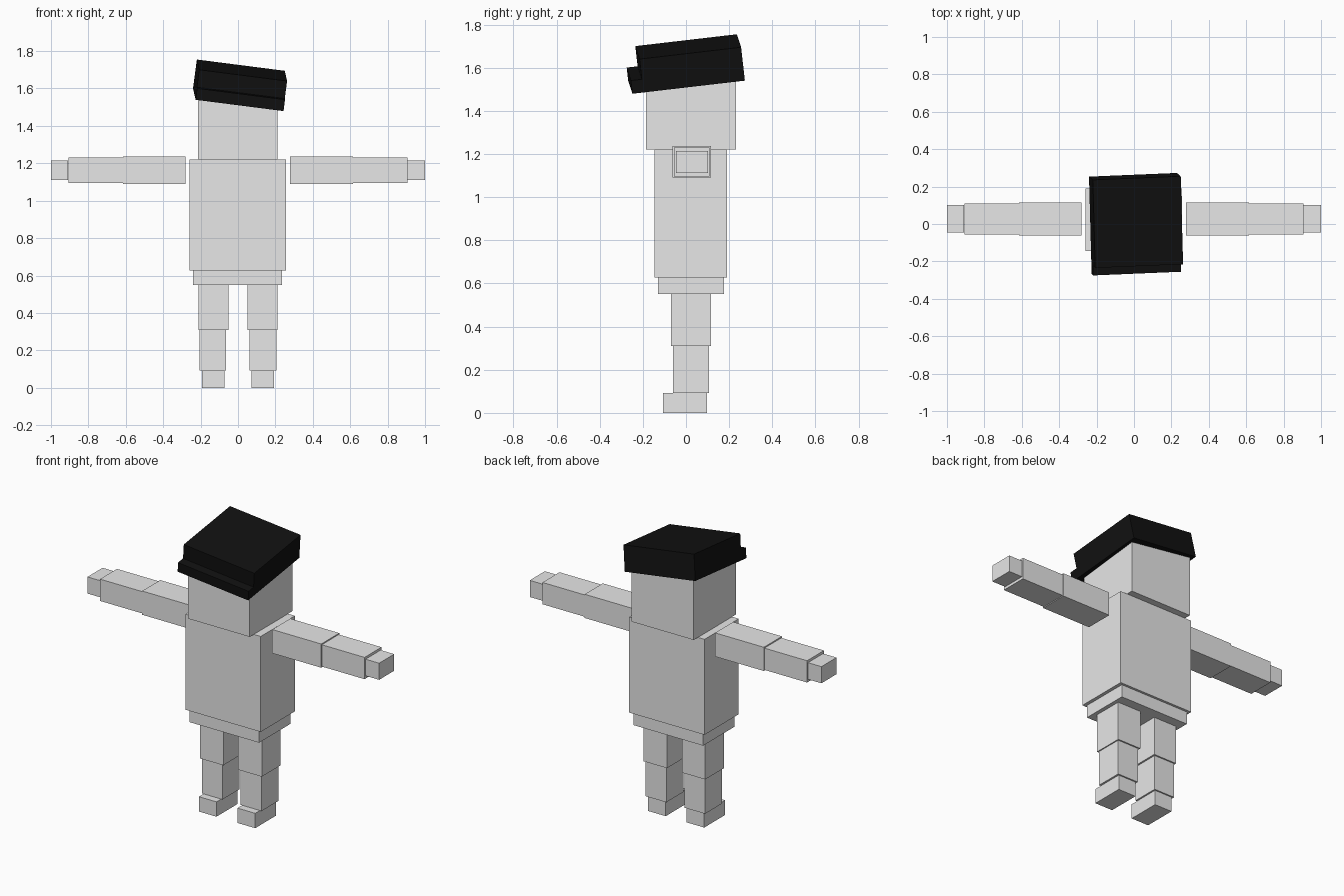
import bpy
import math
from mathutils import Euler, Matrix, Vector

cube = bpy.data.objects.get("Cube")
if cube:
    bpy.data.objects.remove(cube, do_unlink=True)


def material(name, value):
    m = bpy.data.materials.new(name)
    m.use_nodes = True
    colour = (value, value, value, 1)
    m.diffuse_color = colour
    m.node_tree.nodes["Principled BSDF"].inputs["Base Color"].default_value = colour
    return m


grey = material("light grey", 0.8)
black = material("black", 0.0056)


def box(name, x, y, z, mat, frame=Matrix.Identity(4)):
    """Box from (min, max) ranges, placed in an optional tilted frame."""
    bpy.ops.mesh.primitive_cube_add(size=1)
    ob = bpy.context.object
    ob.name = name
    centre = Vector([(a + b) / 2 for a, b in (x, y, z)])
    size = [b - a for a, b in (x, y, z)]
    ob.data.transform(Matrix.Diagonal((*size, 1)))
    ob.matrix_world = frame @ Matrix.Translation(centre)
    ob.data.materials.append(mat)
    return ob


# Trunk and head
box("hips", (-0.24, 0.236), (-0.13, 0.175), (0.55, 0.628), grey)
box("torso", (-0.26, 0.257), (-0.145, 0.19), (0.628, 1.22), grey)
box("head", (-0.215, 0.21), (-0.185, 0.232), (1.22, 1.60), grey)

# Limbs: x range is measured outward from the centre line
limbs = [
    ("upper_arm", (0.279, 0.614), (-0.062, 0.115), (1.09, 1.237)),
    ("forearm", (0.614, 0.907), (-0.056, 0.11), (1.095, 1.23)),
    ("hand", (0.907, 1.0), (-0.046, 0.102), (1.112, 1.215)),
    ("thigh", (0.051, 0.212), (-0.07, 0.115), (0.31, 0.55)),
    ("shin", (0.062, 0.205), (-0.061, 0.106), (0.092, 0.31)),
    ("foot", (0.072, 0.193), (-0.107, 0.097), (0.0, 0.092)),
]
for name, (x0, x1), y, z in limbs:
    box("left_" + name, (x0 - 0.001, x1), y, z, grey)
    box("right_" + name, (-x1, -x0 - 0.001), y, z, grey)

# Cap tilted on the head, with a short peak along its lower front edge
tilt = Euler([math.radians(a) for a in (6.7, 7.3, 2.4)]).to_matrix().to_4x4()
cap_frame = Matrix.Translation((0.011, 0.019, 1.62)) @ tilt
box("cap", (-0.237, 0.237), (-0.237, 0.237), (-0.0785, 0.0785), black, cap_frame)
box("cap_peak", (-0.237, 0.237), (-0.288, -0.2365), (-0.0785, -0.0165), black, cap_frame)
